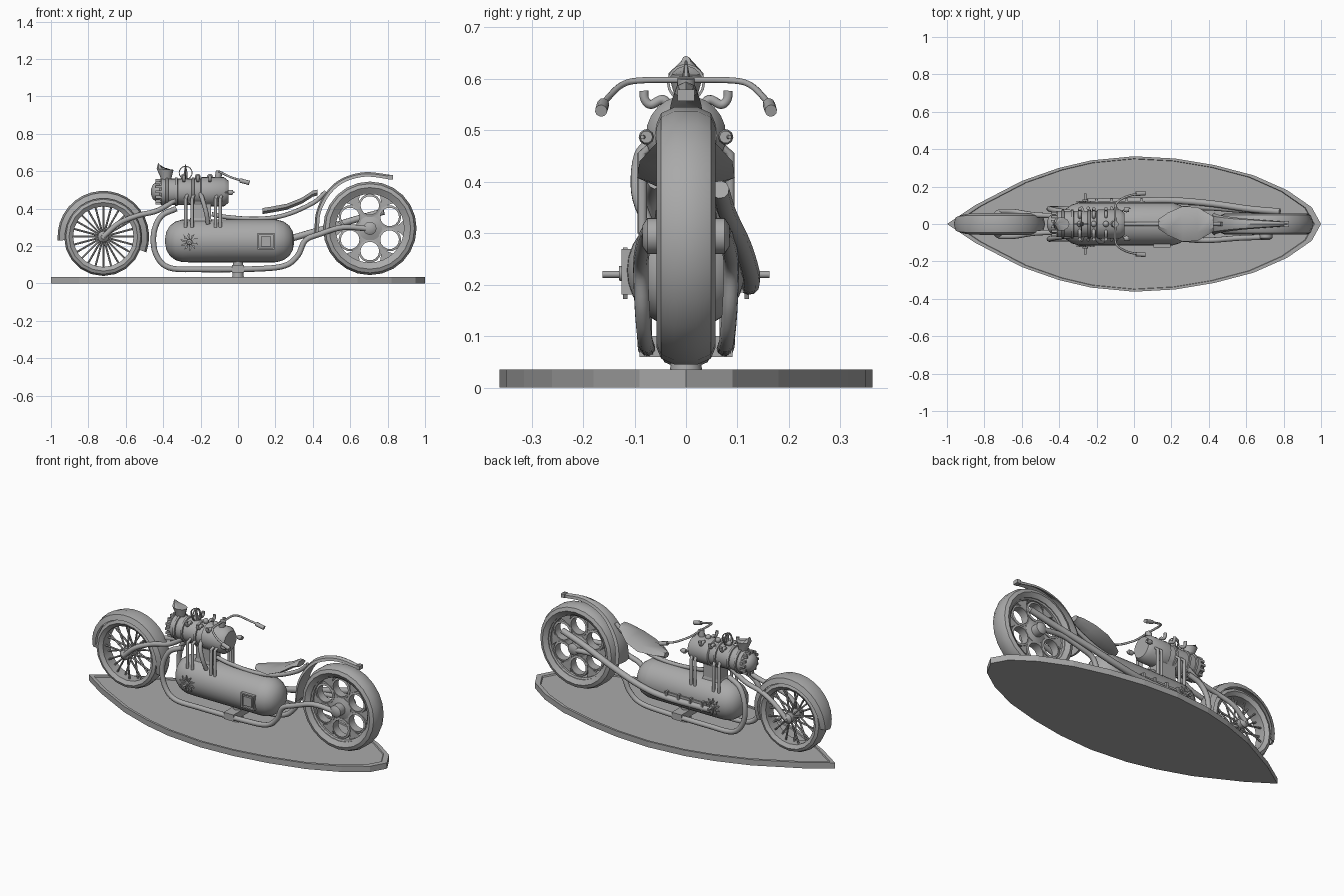
import bpy, bmesh, math
from mathutils import Vector, Matrix

if "Cube" in bpy.data.objects:
    bpy.data.objects.remove(bpy.data.objects["Cube"])

grey = bpy.data.materials.new("metal_grey")
grey.use_nodes = True
grey.diffuse_color = (0.4, 0.4, 0.4, 1)
grey.node_tree.nodes["Principled BSDF"].inputs["Base Color"].default_value = grey.diffuse_color
TAU = math.tau


def finish(name, bm, smooth=True):
    bmesh.ops.recalc_face_normals(bm, faces=bm.faces)
    me = bpy.data.meshes.new(name)
    bm.to_mesh(me)
    bm.free()
    ob = bpy.data.objects.new(name, me)
    bpy.context.collection.objects.link(ob)
    me.materials.append(grey)
    if smooth:
        bpy.ops.object.select_all(action='DESELECT')
        ob.select_set(True)
        bpy.context.view_layer.objects.active = ob
        bpy.ops.object.shade_smooth_by_angle(angle=math.radians(40))
    return ob


def loft(name, rings, closed=False, smooth=True):
    """Skin a list of equal point rings; cap the ends unless closed."""
    bm = bmesh.new()
    vs = [[bm.verts.new(p) for p in r] for r in rings]
    n = len(vs[0])
    for a, b in zip(vs, vs[1:] + (vs[:1] if closed else [])):
        for j in range(n):
            k = (j + 1) % n
            bm.faces.new((a[j], a[k], b[k], b[j]))
    if not closed:
        bm.faces.new(vs[0])
        bm.faces.new(vs[-1])
    return finish(name, bm, smooth)


def lathe(name, prof, centre, axis='Y', segs=24, closed=False):
    """Revolve (radius, offset) points about an axis through centre."""
    rings = []
    for r, o in prof:
        ring = []
        for i in range(segs):
            c, s = r * math.cos(TAU * i / segs), r * math.sin(TAU * i / segs)
            v = {'X': (o, c, s), 'Y': (c, o, s), 'Z': (c, s, o)}[axis]
            ring.append(Vector(centre) + Vector(v))
        rings.append(ring)
    return loft(name, rings, closed)


def spline(pts, steps=5):
    p = [Vector(q) for q in pts]
    p = [2 * p[0] - p[1]] + p + [2 * p[-1] - p[-2]]
    out = []
    for a, b, c, d in zip(p, p[1:], p[2:], p[3:]):
        for i in range(steps):
            t = i / steps
            out.append(0.5 * (2 * b + (c - a) * t + (2 * a - 5 * b + 4 * c - d) * t * t
                              + (3 * b - a - 3 * c + d) * t ** 3))
    return out + [p[-2]]


def tube(name, pts, r, curved=True, segs=10):
    path = spline(pts) if curved else [Vector(q) for q in pts]
    rings = []
    side = None
    for i, p in enumerate(path):
        d = (path[min(i + 1, len(path) - 1)] - path[max(i - 1, 0)]).normalized()
        if side is None:
            side = d.orthogonal()
        side = (side - d * side.dot(d)).normalized()
        up = d.cross(side)
        rings.append([p + r * (side * math.cos(TAU * k / segs) + up * math.sin(TAU * k / segs))
                      for k in range(segs)])
    return loft(name, rings)


def box(name, centre, size):
    bm = bmesh.new()
    bmesh.ops.create_cube(bm, size=1, matrix=Matrix.Translation(centre) @ Matrix.Diagonal((*size, 1)))
    return finish(name, bm, False)


def both(name, pts, r, **kw):
    for tag, s in (("left", 1), ("right", -1)):
        tube(f"{name}_{tag}", [(x, s * y, z) for x, y, z in pts], r, **kw)


def ball(name, centre, r):
    bm = bmesh.new()
    bmesh.ops.create_uvsphere(bm, u_segments=14, v_segments=8, radius=r, matrix=Matrix.Translation(centre))
    return finish(name, bm)


# Leaf-shaped base with a low rim
half = [(-1, 0), (-.85, .1), (-.6, .23), (-.4, .3), (-.23, .34), (0, .362), (.22, .35), (.43, .315),
        (.64, .26), (.82, .18), (.95, .09), (1, 0)]
outline = half + [(x, -y) for x, y in half[-2:0:-1]]
loft("base", [[(x * k, y * k, z) for x, y in outline]
              for k, z in ((1, 0), (1, .035), (.965, .035), (.96, .028))], smooth=False)


def tyre(name, c, r, w, depth, segs):
    prof = [(r - depth, -w * .7), (r - depth * .55, -w), (r - depth * .2, -w * .85), (r, -w * .4),
            (r, w * .4), (r - depth * .2, w * .85), (r - depth * .55, w), (r - depth, w * .7)]
    lathe(name, prof, c, segs=segs, closed=True)


# Front wheel: tyre, hub and wire spokes
F = Vector((-.72, 0, .25))
tyre("front_tyre", F, .21, .05, .048, 20)
lathe("front_hub", [(.012, -.075), (.03, -.06), (.028, -.03), (.028, .03), (.03, .06), (.012, .075)], F, segs=16)
for i in range(24):
    a = TAU * i / 24
    d = Vector((math.cos(a), 0, math.sin(a)))
    y = .03 if i % 2 else -.03
    tube("front_spoke", [F + d * .02 + Vector((0, y, 0)), F + d * .17 + Vector((0, y * .3, 0))],
         .0055, curved=False, segs=6)

# Front fender: curved shell over the tyre, flared at its rear tip
rings = []
for i in range(19):
    a = math.radians(185 - 205 * i / 18)
    w = .058 * (1 - .4 * abs(i / 9 - 1) ** 4)
    rings.append([F + Vector((math.cos(a) * r, y, math.sin(a) * r)) for r, y in
                  ((.205, -w), (.235, -w * .8), (.245, 0), (.235, w * .8), (.205, w),
                   (.225, w * .7), (.235, 0), (.225, -w * .7))])
loft("front_fender", rings)

# Rear wheel: tyre, hub, and six ring-shaped openings joined to the rim
R = Vector((.705, 0, .295))
tyre("rear_tyre", R, .25, .057, .058, 24)
lathe("rear_rim", [(.183, -.03), (.2, -.04), (.2, .04), (.183, .03)], R, segs=32, closed=True)
lathe("rear_hub", [(.02, -.085), (.035, -.075), (.035, -.03), (.065, -.02), (.065, .02),
                   (.035, .03), (.035, .075), (.02, .085)], R, segs=20)
for i in range(6):
    a = TAU * (i + .5) / 6
    c = R + Vector((math.cos(a), 0, math.sin(a))) * .122
    lathe("rear_wheel_opening", [(.05, -.025), (.062, -.022), (.062, .022), (.05, .025)], c, segs=14, closed=True)
    b = a + TAU / 12
    d = Vector((math.cos(b), 0, math.sin(b)))
    t = Vector((-d.z, 0, d.x))
    loft("rear_wheel_web", [[R + d * r + t * s * w + Vector((0, y, 0)) for s, y in
                             ((-1, -.018), (1, -.018), (1, .018), (-1, .018))]
                            for r, w in ((.06, .02), (.12, .006), (.155, .02), (.19, .05))], smooth=False)

# Rear fender: tapering blade that sweeps back to a small lamp
path = spline([(.42, 0, .27), (.43, 0, .38), (.48, 0, .48), (.56, 0, .55), (.68, 0, .583), (.82, 0, .568)])
rings = []
for i, p in enumerate(path):
    u = i / (len(path) - 1)
    w, d = .05 * (1 - u) + .012, (path[min(i + 1, len(path) - 1)] - path[max(i - 1, 0)]).normalized()
    n = Vector((-d.z, 0, d.x)) * .012
    rings.append([p + n * k + Vector((0, y * w, 0)) for k, y in ((-1, -1), (.3, -.8), (1, 0), (.3, .8), (-1, 1), (0, 0))])
loft("rear_fender", rings)
box("rear_lamp", (.815, 0, .568), (.025, .034, .022))

# Main tank: horizontal capsule
prof = [(.01, -.39)] + [(.115 * math.sin(a) ** .8, -.28 - .11 * math.cos(a)) for a in (.35, .7, 1.05, 1.4)]
prof += [(.115, -.25), (.115, .19)] + [(.115 * math.sin(a) ** .8, .19 + .11 * math.cos(a)) for a in (1.4, 1.05, .7, .35)]
lathe("main_tank", prof + [(.01, .3)], (0, 0, .228), 'X', 28)

# Upper engine: barrel, cowl, bands and toothed nose
E = Vector((0, 0, .49))
lathe("engine_barrel", [(.06, -.42), (.07, -.41), (.07, -.08), (.055, -.055)], E, 'X')
lathe("engine_cowl", [(.07, -.2), (.078, -.195), (.078, -.075), (.06, -.052)], E, 'X')
for x in (-.38, -.33, -.24):
    lathe("engine_band", [(.07, x - .008), (.077, x - .006), (.077, x + .006), (.07, x + .008)], E, 'X')
lathe("engine_nose", [(.015, -.465), (.04, -.455), (.055, -.435), (.055, -.41)], E, 'X', 18)
for i in range(14):
    a = TAU * i / 14
    box("nose_tooth", (-.425, .063 * math.cos(a), .49 + .063 * math.sin(a)), (.03, .014, .014))
loft("engine_neck", [[(-.2 + x * k, y * k, z) for x, y in ((-.055, -.04), (.055, -.04), (.055, .04), (-.055, .04))]
                     for k, z in ((1.25, .31), (1, .35), (1, .42), (1.3, .45))], smooth=False)

# Intake funnel, top ring gauge and valves on the barrel
loft("intake_scoop", [[(-.385 + dx + w * math.cos(TAU * k / 10), w * .8 * math.sin(TAU * k / 10), z + dx * .5 * math.cos(TAU * k / 10))
                       for k in range(10)] for w, z, dx in ((.025, .545, 0), (.032, .575, 0), (.045, .61, -.005), (.012, .63, -.03))])
for axis in 'XY':
    lathe("gauge_ring", [(.032, -.003), (.037, -.003), (.037, .003), (.032, .003)], (-.28, 0, .592), axis, 18, True)
lathe("gauge_needle", [(.012, -.04), (.01, 0), (.002, .046)], (-.28, 0, .59), 'Z', 8)
for x in (-.29, -.215, -.15):
    both("horn_pipe", [(x, .028, .54), (x, .045, .56), (x, .068, .55), (x, .08, .56), (x, .082, .577)], .009)
    ball("valve_cap", (x, 0, .57), .016)
for s in (-1, 1):
    lathe("side_valve", [(.012, -.014), (.015, 0), (.012, .014)], (-.04, s * .077, .487), 'X', 10)
    tube("side_valve_stem", [(-.08, s * .065, .487), (-.02, s * .085, .487)], .004, curved=False)

# Handlebar with grips
both("handlebar", [(-.1, 0, .598), (-.1, .09, .597), (-.08, .125, .588), (-.03, .15, .565), (.03, .163, .548)], .006)
both("grip", [(.01, .161, .551), (.06, .165, .538)], .012, curved=False)
tube("handlebar_riser", [(-.11, 0, .55), (-.1, 0, .602)], .018, curved=False)

# Fork, lower cradle, swing arm and backbone tubes
both("fork", [(-.72, .068, .25), (-.64, .066, .32), (-.54, .05, .362), (-.43, .045, .39), (-.33, .045, .45)], .014)
both("cradle", [(-.33, .06, .4), (-.41, .07, .36), (-.45, .08, .27), (-.44, .08, .16), (-.37, .08, .085),
                (-.2, .075, .075), (.1, .075, .078), (.25, .08, .095), (.32, .085, .15), (.36, .088, .23),
                (.44, .085, .265), (.56, .075, .3), (.7, .07, .293)], .015)
tube("backbone", [(-.14, 0, .37), (-.06, 0, .355), (.1, 0, .345), (.25, 0, .365), (.4, 0, .43), (.47, 0, .49)], .012)
for x in (-.28, -.245, -.12, -.095):
    both("pushrod", [(x, .085, .3), (x, .085, .455), (x + .01, .06, .475)], .009, curved=False)
tube("intake_bend", [(-.2, -.06, .48), (-.19, -.09, .45), (-.17, -.095, .38), (-.16, -.075, .32)], .012)
tube("exhaust", [(-.25, .118, .2), (.05, .125, .2), (.22, .125, .225), (.42, .108, .28), (.62, .08, .34), (.78, .066, .385)], .018)

# Cross axle, fan blades and side details on the tank
tube("foot_bar", [(-.26, -.162, .22), (-.26, .162, .22)], .007, curved=False)
for s in (-1, 1):
    y = s * .118
    for i in range(10):
        p = [(-.26 + r * math.cos(a), math.sin(a) * r + .222) for r, a in
             ((.012, TAU * i / 10), (.05, TAU * i / 10 + .35), (.034, TAU * i / 10 + .65))]
        loft("fan_blade", [[(x, y + d, z) for x, z in p] for d in (-.004, .004)], smooth=False)
    lathe("fan_hub", [(.014, -.012), (.016, 0), (.014, .012)], (-.26, y, .222), segs=12)
for dx, dz, sx, sz in ((0, .04, .09, .008), (0, -.04, .09, .008), (.041, 0, .008, .08), (-.041, 0, .008, .08), (0, 0, .055, .055)):
    box("hatch_frame", (.15 + dx, -.114, .225 + dz), (sx, .022, sz))
box("side_rack", (-.08, .115, .225), (.28, .014, .014))
for x in (-.2, -.12, -.04, .04):
    box("rack_bracket", (x, .12, .212), (.012, .03, .055))

# Seat: faceted saddle rising to the rear
rings = [[(x, -w, z), (x, -w * .5, z + .018), (x, w * .5, z + .018), (x, w, z), (x, w * .5, z - .014), (x, -w * .5, z - .014)]
         for x, w, z in ((.13, .025, .385), (.18, .06, .393), (.26, .095, .408), (.34, .09, .44), (.4, .055, .478), (.425, .04, .484))]
loft("seat", rings)

# Display stand
lathe("stand_post", [(.032, .028), (.028, .06), (.028, .12)], (0, 0, 0), 'Z', 16)
box("stand_clamp", (0, 0, .08), (.065, .18, .04))
